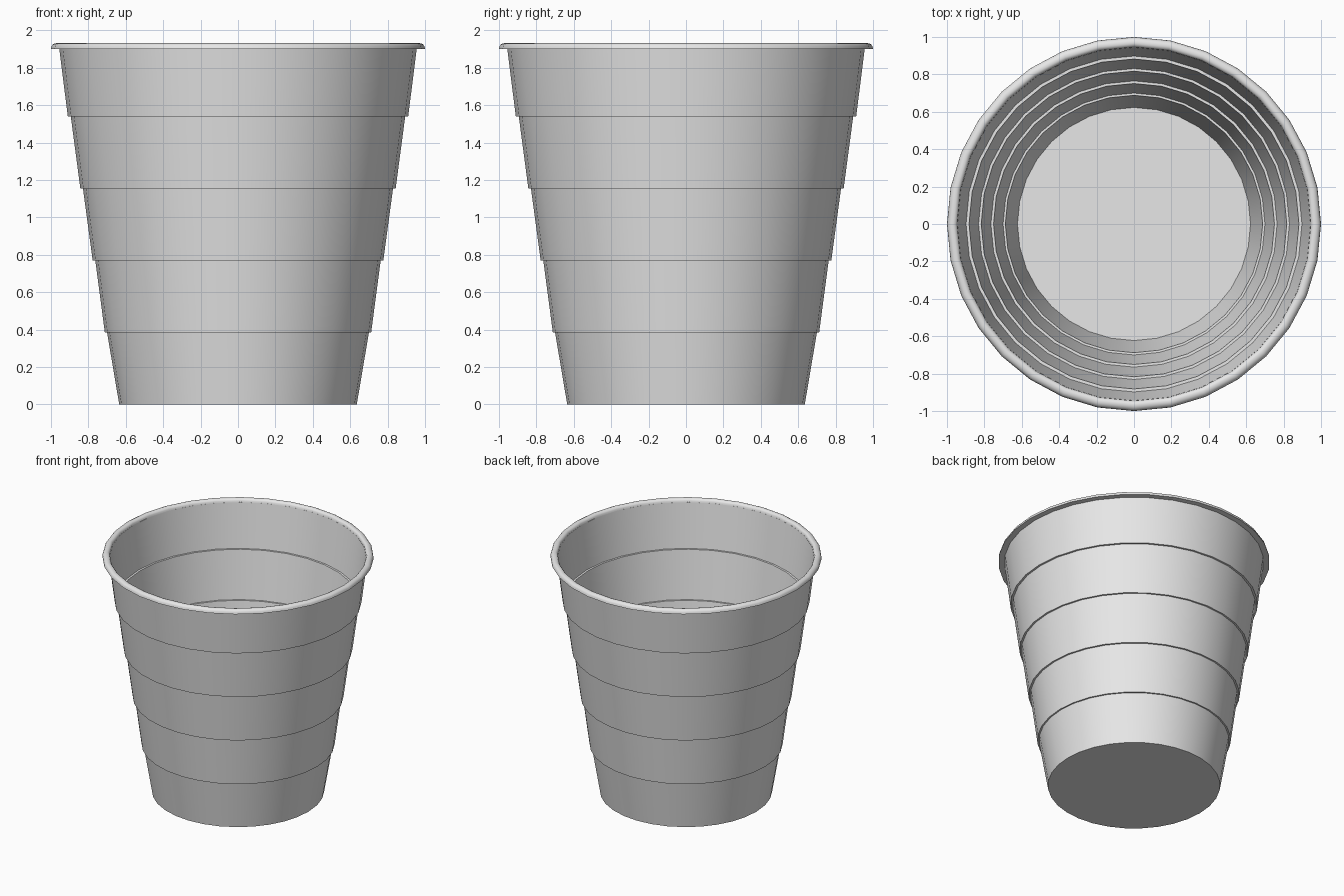
import bpy, bmesh, math

if "Cube" in bpy.data.objects:
    bpy.data.objects.remove(bpy.data.objects["Cube"])

SIDES = 32
WALL = 0.012

plastic = bpy.data.materials.new("light_grey_plastic")
plastic.use_nodes = True
colour = (0.8, 0.8, 0.8, 1)
plastic.diffuse_color = colour
plastic.node_tree.nodes["Principled BSDF"].inputs["Base Color"].default_value = colour


def lathe(name, profile, closed=False):
    """Revolve (radius, height) points about z; zero radius makes a pole."""
    bm = bmesh.new()
    verts = [bm.verts.new((r, 0, z)) for r, z in profile]
    pairs = list(zip(verts, verts[1:]))
    if closed:
        pairs.append((verts[-1], verts[0]))
    edges = [bm.edges.new(p) for p in pairs]
    bmesh.ops.spin(bm, geom=verts + edges, cent=(0, 0, 0), axis=(0, 0, 1),
                   angle=math.tau, steps=SIDES, use_merge=True)
    bmesh.ops.remove_doubles(bm, verts=bm.verts[:], dist=0.0001)
    bmesh.ops.recalc_face_normals(bm, faces=bm.faces[:])
    mesh = bpy.data.meshes.new(name)
    bm.to_mesh(mesh)
    bm.free()
    mesh.materials.append(plastic)
    obj = bpy.data.objects.new(name, mesh)
    bpy.context.collection.objects.link(obj)
    bpy.ops.object.select_all(action="DESELECT")
    obj.select_set(True)
    bpy.context.view_layer.objects.active = obj
    bpy.ops.object.shade_smooth_by_angle(angle=math.radians(35))
    return obj


# Five tapered bands, each stepping out over the one below
step = 0.385
tiers = [(0.635, 0.70), (0.712, 0.763), (0.777, 0.829),
         (0.843, 0.894), (0.91, 0.956)]
outer, inner = [(0, 0)], [(0, WALL)]
for i, (low, high) in enumerate(tiers):
    bottom = i * step
    top = min(bottom + step, 1.905)
    outer += [(low, bottom), (high, top)]
    inner += [(low - WALL, bottom + WALL),
              (high - WALL, top + (WALL if i < 4 else 0))]

# Thin stepped wall with a closed floor
lathe("cup_body", outer + inner[::-1])

# Rolled lip with a flat underside
lathe("rolled_rim", [(0.944, 1.90), (0.946, 1.917), (0.954, 1.928),
                     (0.965, 1.932), (0.978, 1.931), (0.990, 1.925),
                     (0.997, 1.915), (1.0, 1.90)], closed=True)
